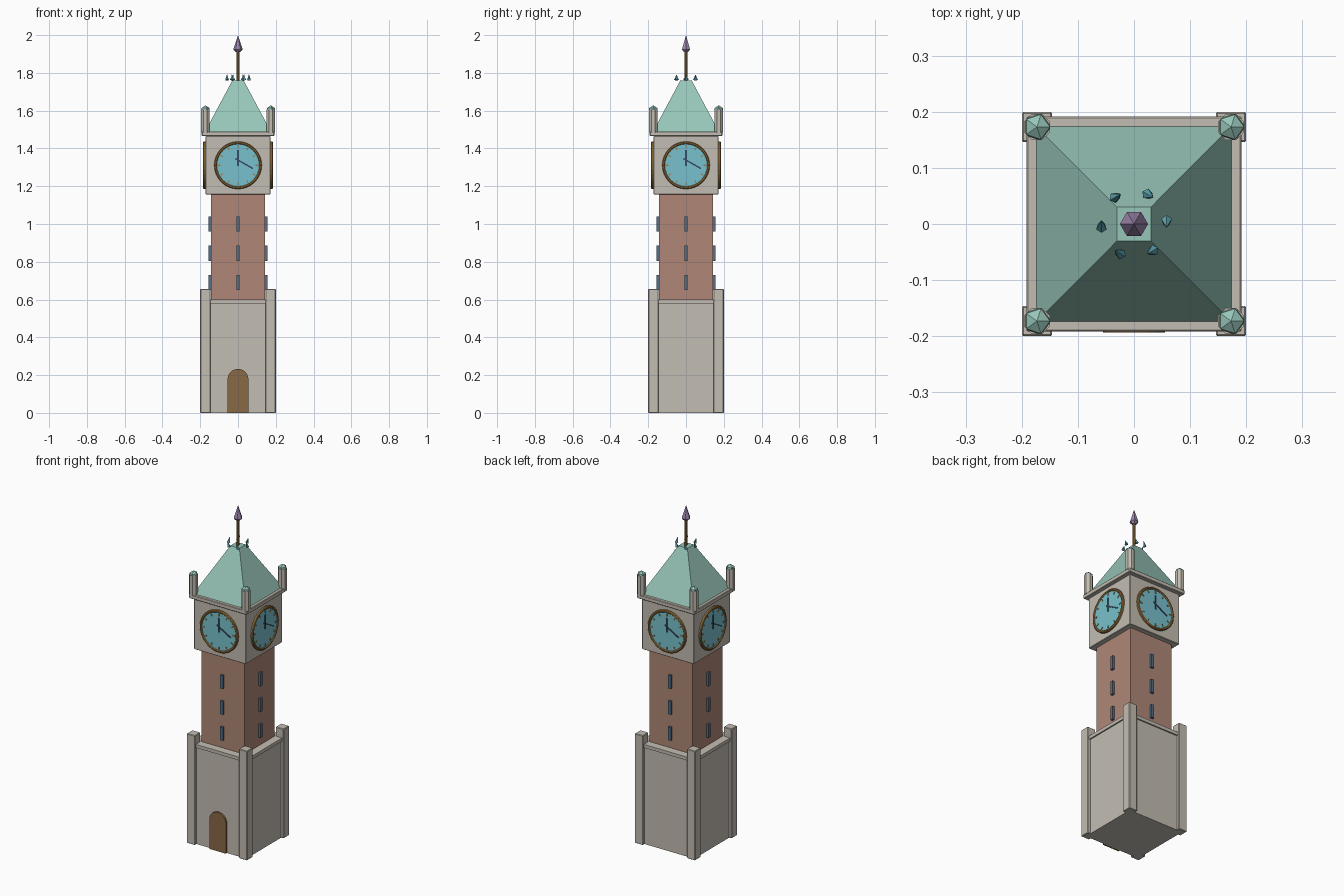
import bpy, bmesh
from math import pi, sin, cos, radians, atan2
from mathutils import Matrix, Vector

cube = bpy.data.objects.get("Cube")
if cube:
    bpy.data.objects.remove(cube, do_unlink=True)


def material(name, *srgb):
    rgba = [(c / 255) ** 2.2 for c in srgb] + [1]
    m = bpy.data.materials.new(name)
    m.use_nodes = True
    m.diffuse_color = rgba
    m.node_tree.nodes["Principled BSDF"].inputs["Base Color"].default_value = rgba
    return m


stone = material("pale stone", 194, 188, 177)
brick = material("red brick", 174, 134, 118)
copper = material("green copper", 150, 196, 183)
glass = material("clock blue", 120, 192, 204)
gold = material("old gold", 158, 120, 66)
dark = material("dark blue hands", 58, 78, 100)
pane = material("slate blue window", 86, 110, 134)
wood = material("brown wood", 136, 105, 72)
violet = material("violet", 158, 134, 174)
teal = material("teal leaf", 92, 160, 172)


def finish(name, bm, mat, bevel=0):
    bmesh.ops.recalc_face_normals(bm, faces=bm.faces)
    me = bpy.data.meshes.new(name)
    bm.to_mesh(me)
    bm.free()
    me.materials.append(mat)
    ob = bpy.data.objects.new(name, me)
    bpy.context.collection.objects.link(ob)
    if bevel:
        mod = ob.modifiers.new("soft edge", "BEVEL")
        mod.width, mod.segments = bevel, 1
    return ob


def box(name, lo, hi, mat, matrix=Matrix(), bevel=0):
    lo, hi = Vector(lo), Vector(hi)
    bm = bmesh.new()
    bmesh.ops.create_cube(bm, size=1, matrix=matrix @ Matrix.Translation((lo + hi) / 2)
                          @ Matrix.Diagonal((*(hi - lo), 1)))
    return finish(name, bm, mat, bevel)


def block(name, half, z0, z1, mat, bevel=0):
    return box(name, (-half, -half, z0), (half, half, z1), mat, bevel=bevel)


def cone(name, r0, r1, depth, sides, mat, matrix):
    bm = bmesh.new()
    bmesh.ops.create_cone(bm, cap_ends=True, segments=sides, radius1=r0, radius2=r1,
                          depth=depth, matrix=matrix)
    return finish(name, bm, mat)


def lathe(name, profile, sides, mat, matrix=Matrix(), closed=False):
    """Spin (radius, height) points around the local z axis."""
    bm = bmesh.new()
    vs = [bm.verts.new(matrix @ Vector((r, 0, z))) for r, z in profile]
    pairs = list(zip(vs, vs[1:])) + ([(vs[-1], vs[0])] if closed else [])
    geom = vs + [bm.edges.new(p) for p in pairs]
    axis = matrix.to_3x3() @ Vector((0, 0, 1))
    bmesh.ops.spin(bm, geom=geom, cent=matrix.translation, axis=axis,
                   angle=2 * pi, steps=sides)
    bmesh.ops.remove_doubles(bm, verts=bm.verts, dist=1e-5)
    return finish(name, bm, mat)


# Main masses
block("base", 0.182, 0, 0.58, stone)
block("base_ledge", 0.19, 0.58, 0.6, stone)
block("shaft", 0.143, 0.6, 1.16, brick)
block("clock_room", 0.172, 1.157, 1.465, stone, 0.003)
block("cornice", 0.192, 1.465, 1.49, stone, 0.003)

# Corner posts and pinnacles
for sx in (-1, 1):
    for sy in (-1, 1):
        a, b = Vector((sx * 0.146, sy * 0.146, 0)), Vector((sx * 0.2, sy * 0.2, 0.655))
        lo = [min(p) for p in zip(a, b)]
        hi = [max(p) for p in zip(a, b)]
        box("corner_post", lo, hi, stone, bevel=0.003)
        at = Vector((sx * 0.173, sy * 0.173, 0))
        cone("pinnacle", 0.025, 0.025, 0.12, 8, stone,
             Matrix.Translation(at + Vector((0, 0, 1.545))) @ Matrix.Rotation(pi / 8, 4, "Z"))
        bm = bmesh.new()
        bmesh.ops.create_icosphere(bm, subdivisions=1, radius=0.026,
                                   matrix=Matrix.Translation(at + Vector((0, 0, 1.602))))
        finish("pinnacle_cap", bm, copper)

# Roof: truncated pyramid
root2 = 2 ** 0.5
cone("roof", 0.174 * root2, 0.03 * root2, 0.27, 4, copper,
     Matrix.Translation((0, 0, 1.625)) @ Matrix.Rotation(pi / 4, 4, "Z"))

# Spire and finial
cone("spire", 0.007, 0.007, 0.17, 8, gold, Matrix.Translation((0, 0, 1.84)))
lathe("finial", [(0, 1.91), (0.012, 1.91), (0.025, 1.924), (0, 2)], 6, violet)

# Ring of small tilted leaves around the spire
for i in range(6):
    t = i * pi / 3
    cone("spire_leaf", 0.01, 0, 0.034, 5, teal,
         Matrix.Translation((0.058 * cos(t), 0.058 * sin(t), 1.778))
         @ Matrix.Rotation(t, 4, "Z") @ Matrix.Rotation(0.4, 4, "X"))

# Clock faces and windows, repeated on all four sides
CZ = 1.311
for k in range(4):
    side = Matrix.Rotation(k * pi / 2, 4, "Z")
    for z in (0.69, 0.845, 1.0):
        box("window", (-0.009, -0.157, z - 0.04), (0.009, -0.13, z + 0.04), pane, side)
    # local z points outward from the wall
    wall = side @ Matrix.Translation((0, -0.17, CZ)) @ Matrix.Rotation(pi / 2, 4, "X")
    cone("clock_face", 0.118, 0.118, 0.02, 32, glass, wall)
    lathe("clock_ring", [(0.112, 0), (0.126, 0), (0.126, 0.011), (0.122, 0.015),
                         (0.116, 0.015), (0.112, 0.011)], 32, gold, wall, True)
    for i in range(12):
        box("hour_mark", (-0.003, 0.092, 0.008), (0.003, 0.106, 0.013), gold,
            wall @ Matrix.Rotation(i * pi / 6, 4, "Z"))
    box("minute_hand", (-0.004, -0.004, 0.008), (0.004, 0.08, 0.014), dark, wall)
    turn = Matrix.Translation((-0.015, 0.036, 0)) @ Matrix.Rotation(atan2(-0.054, 0.095), 4, "Z")
    box("hour_hand", (0, -0.004, 0.008), (0.108, 0.004, 0.013), dark, wall @ turn)

# Arched door
bm = bmesh.new()
arch = [(0.055 * cos(radians(a)), 0.178 + 0.055 * sin(radians(a))) for a in range(0, 181, 15)]
outline = [(-0.055, 0), (0.055, 0)] + arch
face = bm.faces.new([bm.verts.new((x, -0.193, z)) for x, z in outline])
out = bmesh.ops.extrude_face_region(bm, geom=[face])
bmesh.ops.translate(bm, vec=(0, 0.02, 0),
                    verts=[v for v in out["geom"] if isinstance(v, bmesh.types.BMVert)])
finish("door", bm, wood)
